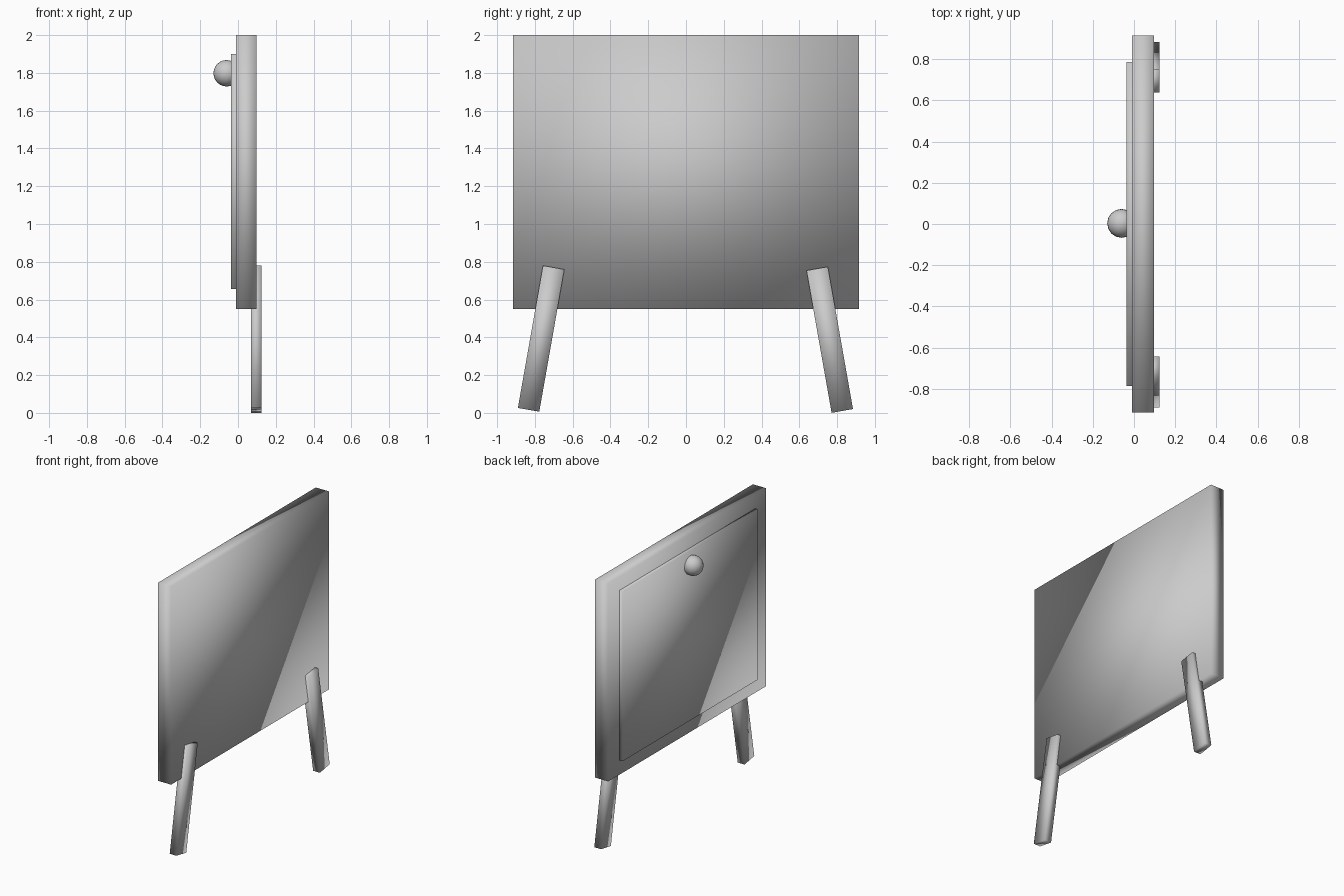
import bpy
from math import radians

if "Cube" in bpy.data.objects:
    bpy.data.objects.remove(bpy.data.objects["Cube"])


def box(name, centre, size, tilt=0):
    """Soft-shaded box, tilted about x in degrees."""
    bpy.ops.mesh.primitive_cube_add(size=1, location=centre)
    ob = bpy.context.object
    ob.name = name
    ob.scale = size
    bpy.ops.object.transform_apply(location=False, rotation=False, scale=True)
    ob.rotation_euler.x = radians(tilt)
    bpy.ops.object.shade_smooth()
    return ob


# Main board and the raised door panel on its -x side
box("board", (0.044, 0, 1.275), (0.108, 1.83, 1.45))
box("door_panel", (-0.013, 0, 1.278), (0.046, 1.57, 1.245))

# Splayed legs, let into the +x side of the board
for name, y, z, tilt in (("left_leg", -0.767, 0.393, -10),
                         ("right_leg", 0.761, 0.387, 10)):
    box(name, (0.097, y, z), (0.055, 0.115, 0.765), tilt)

# Round door knob
bpy.ops.mesh.primitive_uv_sphere_add(segments=16, ring_count=12, radius=0.07,
                                     location=(-0.06, 0.003, 1.798))
bpy.context.object.name = "knob"
bpy.ops.object.shade_smooth()
